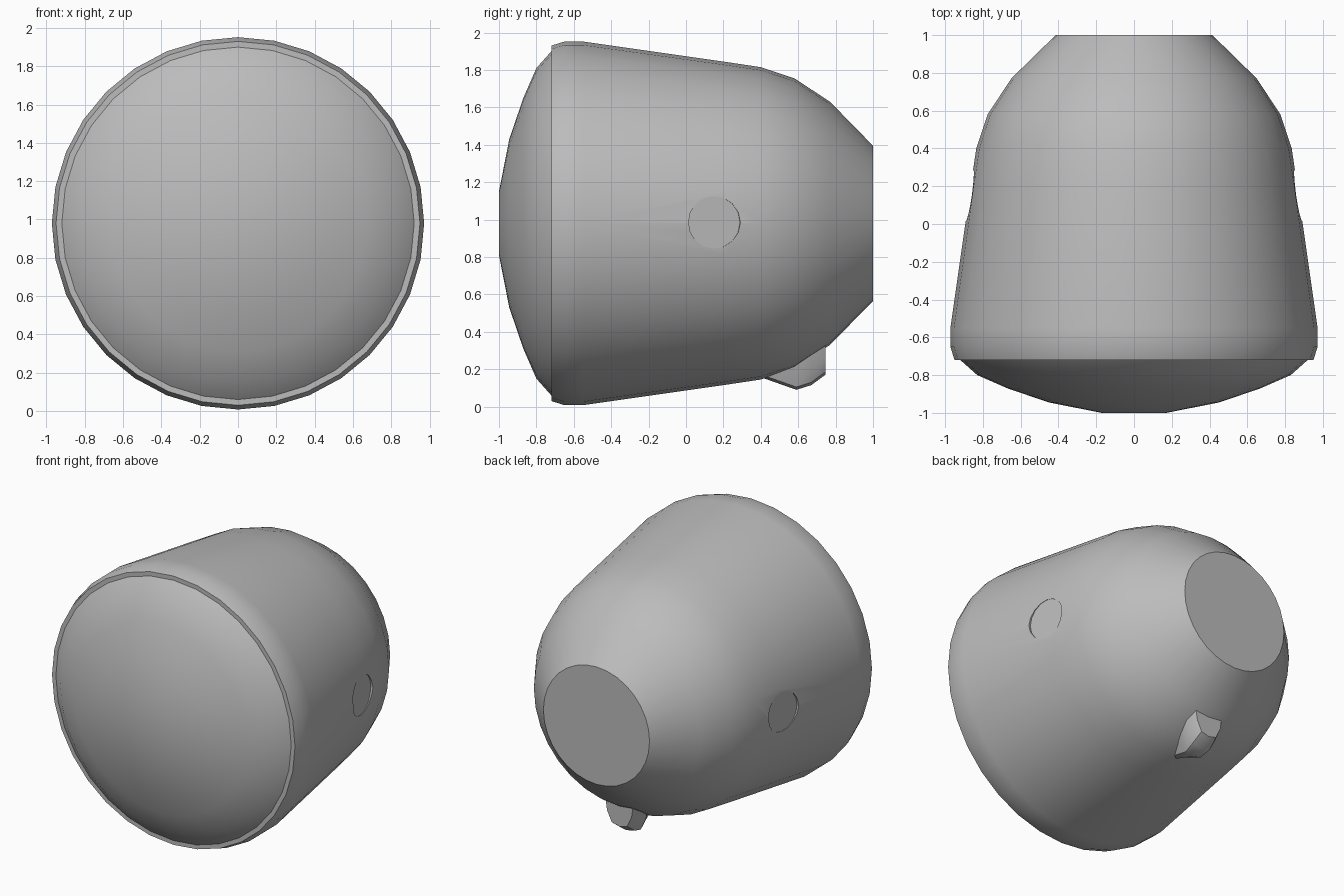
import bpy, bmesh, math
from mathutils import Matrix, Vector

if "Cube" in bpy.data.objects:
    bpy.data.objects.remove(bpy.data.objects["Cube"])

CZ = 0.98      # height of the body axis
SEG = 32

grey = bpy.data.materials.new("grey")
grey.diffuse_color = (0.5, 0.5, 0.5, 1)
grey.use_nodes = True
grey.node_tree.nodes["Principled BSDF"].inputs["Base Color"].default_value = grey.diffuse_color


def make(name, bm, material=grey):
    bmesh.ops.recalc_face_normals(bm, faces=bm.faces)
    me = bpy.data.meshes.new(name)
    bm.to_mesh(me)
    bm.free()
    ob = bpy.data.objects.new(name, me)
    bpy.context.collection.objects.link(ob)
    me.materials.append(material)
    return ob


def smooth(ob, angle):
    bpy.ops.object.select_all(action='DESELECT')
    ob.select_set(True)
    bpy.context.view_layer.objects.active = ob
    bpy.ops.object.shade_smooth_by_angle(angle=math.radians(angle))


# Turned body: (y, radius) from domed front, over the rim, to the flat back
profile = [(-1.0, .17), (-.945, .45), (-.87, .67), (-.80, .83), (-.72, .92),
           (-.72, .95), (-.65, .972), (-.55, .972), (.2, .865), (.4, .835),
           (.58, .775), (.77, .65), (1.0, .415)]
bm = bmesh.new()
rings = []
for y, r in profile:
    rings.append([bm.verts.new((r * math.cos(a), y, CZ + r * math.sin(a)))
                  for a in (2 * math.pi * i / SEG for i in range(SEG))])
for a, b in zip(rings, rings[1:]):
    for i in range(SEG):
        j = (i + 1) % SEG
        bm.faces.new((a[i], a[j], b[j], b[i]))
bm.faces.new(rings[0])
bm.faces.new(rings[-1])
body = make("body", bm)

# Shallow round side recesses, floors following the taper of the wall
bm = bmesh.new()
for s in (-1, 1):
    tilt = math.atan2(.107, .75)
    axis = Vector((s * math.cos(tilt), math.sin(tilt), 0))
    centre = Vector((s * .856, .15, .985)) + axis * .1
    rot = axis.to_track_quat('Z', 'Y').to_matrix().to_4x4()
    bmesh.ops.create_cone(bm, cap_ends=True, segments=16, radius1=.14,
                          radius2=.14, depth=.2,
                          matrix=Matrix.Translation(centre) @ rot)
cutter = make("recess_cutter", bm)
cutter.hide_render = True
cutter.hide_set(True)
mod = body.modifiers.new("recesses", 'BOOLEAN')
mod.operation = 'DIFFERENCE'
mod.solver = 'EXACT'
mod.object = cutter
bpy.context.view_layer.objects.active = body
bpy.ops.object.modifier_apply(modifier=mod.name)
smooth(body, 35)

# Small tapered lug under the rear, with a flat back face
bm = bmesh.new()
sections = [(.42, .02, .15, .22), (.59, .06, .09, .30), (.67, .07, .115, .38),
            (.745, .06, .17, .42)]
loops = []
for y, w, low, top in sections:
    pts = [(-w * 2, top), (-w * 1.6, low + .09), (-w, low + .015), (0, low),
           (w, low + .015), (w * 1.6, low + .09), (w * 2, top)]
    loops.append([bm.verts.new((x, y, z)) for x, z in pts])
for a, b in zip(loops, loops[1:]):
    for i in range(7):
        j = (i + 1) % 7
        bm.faces.new((a[i], a[j], b[j], b[i]))
bm.faces.new(loops[0])
bm.faces.new(loops[-1])
smooth(make("rear_lug", bm), 40)
